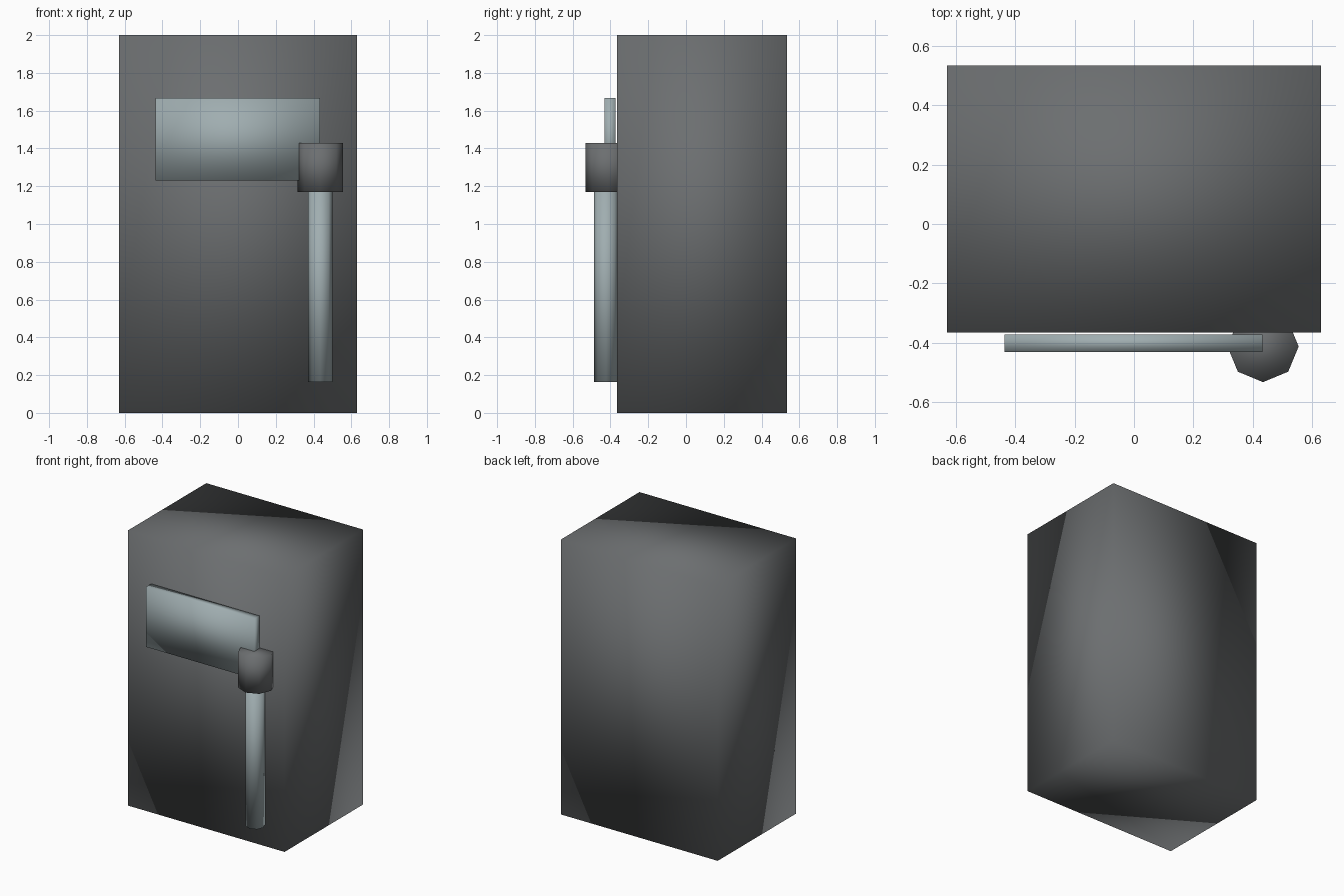
import bpy
from math import pi

default = bpy.data.objects.get("Cube")
if default:
    bpy.data.objects.remove(default, do_unlink=True)


def material(name, colour):
    mat = bpy.data.materials.new(name)
    mat.use_nodes = True
    mat.diffuse_color = (*colour, 1)
    mat.node_tree.nodes["Principled BSDF"].inputs["Base Color"].default_value = (*colour, 1)
    return mat


dark_grey = material("dark grey", (0.15, 0.158, 0.163))
pale_steel = material("pale steel", (0.35, 0.42, 0.435))


def finish(name, mat):
    """Name the active object, colour it and shade it smooth all over."""
    obj = bpy.context.object
    obj.name = name
    obj.data.materials.append(mat)
    bpy.ops.object.transform_apply(location=False, rotation=True, scale=True)
    bpy.ops.object.shade_smooth()
    return obj


def box(name, low, high, mat):
    centre = [(a + b) / 2 for a, b in zip(low, high)]
    bpy.ops.mesh.primitive_cube_add(size=1, location=centre)
    bpy.context.object.scale = [b - a for a, b in zip(low, high)]
    return finish(name, mat)


def post(name, x, y, bottom, top, radius, sides, mat):
    bpy.ops.mesh.primitive_cylinder_add(
        vertices=sides, radius=radius, depth=top - bottom,
        location=(x, y, (bottom + top) / 2), rotation=(0, 0, pi))
    return finish(name, mat)


# Main cabinet
box("cabinet", (-0.63, -0.365, 0), (0.63, 0.535, 2), dark_grey)

# Flat panel across the front
box("front_panel", (-0.437, -0.431, 1.23), (0.433, -0.373, 1.667), pale_steel)

# Upright rod and the collar that joins it to the panel
post("rod", 0.435, -0.423, 0.163, 1.18, 0.064, 8, pale_steel)
post("collar", 0.435, -0.413, 1.17, 1.43, 0.12, 8, dark_grey)
